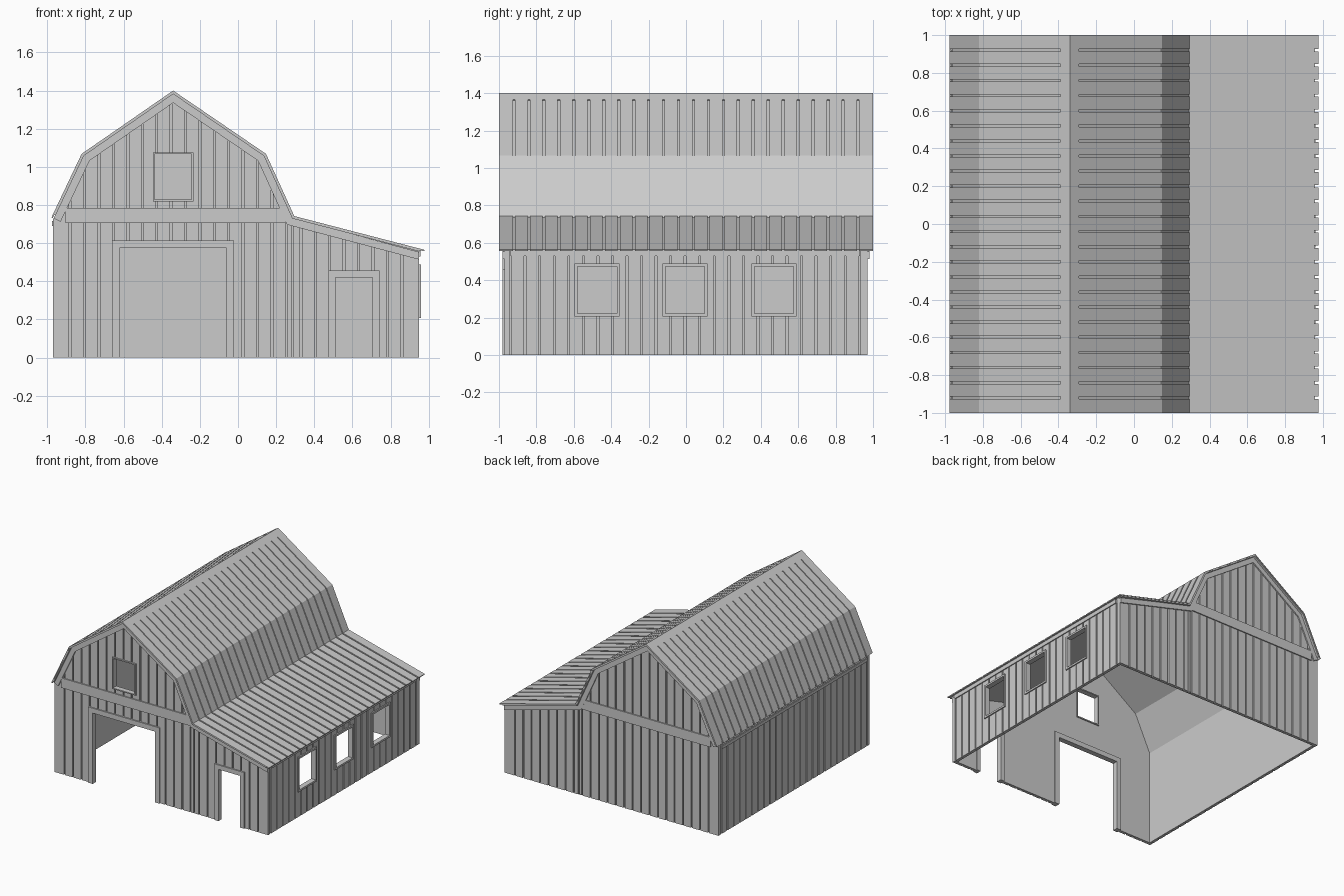
import bpy, bmesh
from mathutils import Vector

if "Cube" in bpy.data.objects:
    bpy.data.objects.remove(bpy.data.objects["Cube"])

grey = bpy.data.materials.new("plain_grey")
grey.use_nodes = True
grey.diffuse_color = (0.6, 0.6, 0.6, 1)
grey.node_tree.nodes["Principled BSDF"].inputs["Base Color"].default_value = grey.diffuse_color

# Roof line seen from the front (x, z), left eave to lean-to eave
ROOF = [(-.978, .735), (-.82, 1.068), (-.34, 1.4), (.147, 1.068), (.295, .742), (.978, .565)]
RIDGE = 2
WEST, EAST, END = -.97, .95, .97    # outer wall faces
THICK = .025


def offset(path, d):
    """Move a polyline inwards by d with mitred corners."""
    pts = [Vector(p) for p in path]
    normals = []
    for a, b in zip(pts, pts[1:]):
        v = (b - a).normalized()
        normals.append(Vector((v.y, -v.x)))
    out = []
    for i, p in enumerate(pts):
        n0, n1 = normals[max(i - 1, 0)], normals[min(i, len(normals) - 1)]
        out.append(p + (n0 + n1) * (d / (1 + n0.dot(n1))))
    return [tuple(p) for p in out]


def height(path, x):
    for (x0, z0), (x1, z1) in zip(path, path[1:]):
        if x <= x1 or (x1, z1) == path[-1]:
            return z0 + (z1 - z0) * (x - x0) / (x1 - x0)


def prism(bm, outline, y0, y1):
    """Solid with an x-z outline running along y."""
    near = [bm.verts.new((x, y0, z)) for x, z in outline]
    far = [bm.verts.new((x, y1, z)) for x, z in outline]
    faces = [bm.faces.new(near), bm.faces.new(far[::-1])]
    for i in range(len(near)):
        j = (i + 1) % len(near)
        faces.append(bm.faces.new((near[i], far[i], far[j], near[j])))
    bmesh.ops.recalc_face_normals(bm, faces=faces)


def box(bm, x0, x1, y0, y1, z0, z1):
    prism(bm, [(x0, z0), (x1, z0), (x1, z1), (x0, z1)], y0, y1)


def band(path, d0, d1):
    return offset(path, d0) + offset(path, d1)[::-1]


def finish(name, bm):
    mesh = bpy.data.meshes.new(name)
    bm.to_mesh(mesh)
    bm.free()
    mesh.materials.append(grey)
    ob = bpy.data.objects.new(name, mesh)
    bpy.context.collection.objects.link(ob)
    return ob


def cut(ob, bm):
    """Subtract a set of solids, then discard the cutter."""
    cutter = finish("cutter", bm)
    cutter.hide_render = True
    mod = ob.modifiers.new("cut", 'BOOLEAN')
    mod.operation, mod.solver, mod.object = 'DIFFERENCE', 'EXACT', cutter
    bpy.context.view_layer.objects.active = ob
    bpy.ops.object.modifier_apply(modifier=mod.name)
    bpy.data.objects.remove(cutter)


# Hollow walls without a floor
top = offset(ROOF, .012)
bm = bmesh.new()
prism(bm, [(WEST, 0), (WEST, height(top, WEST))] + top[1:-1]
      + [(EAST, height(top, EAST)), (EAST, 0)], -END, END)
walls = finish("walls", bm)

over = offset(ROOF, -.03)
w, e = WEST + THICK, EAST - THICK
bm = bmesh.new()
prism(bm, [(w, -.1), (w, height(over, w))] + over[1:-1] + [(e, height(over, e)), (e, -.1)],
      -END + THICK, END - THICK)
cut(walls, bm)

# Gaps between the siding boards
GAP, DEEP = .005, .012
bm = bmesh.new()
for s in (-1, 1):
    y0, y1 = sorted((s * (END - DEEP), s * (END + .1)))
    for x in [-.88 + .0756 * k for k in range(24)] + [.285]:
        box(bm, x - GAP, x + GAP, y0, y1, -.1, 1.6)
for x0, x1 in ((WEST - .1, WEST + DEEP), (EAST - DEEP, EAST + .1)):
    for k in range(25):
        y = -.938 + .0778 * k
        box(bm, x0, x1, y - GAP, y + GAP, -.1, 1.6)
cut(walls, bm)

# Door, loft and window openings: (low, high, bottom, top, frame width)
FRONT = {"main_door": (-.62, -.06, 0, .575, .04),
         "side_door": (.51, .705, 0, .42, .036),
         "loft": (-.437, -.243, .828, 1.067, .009)}
WINDOWS = [(y - .105, y + .105, .222, .473, .015) for y in (-.475, -.005, .47)]
bm = bmesh.new()
for a, b, z0, z1, f in FRONT.values():
    box(bm, a, b, -1.1, -.9, z0 or -.1, z1)
for a, b, z0, z1, f in WINDOWS:
    box(bm, .9, 1.1, a, b, z0, z1)
cut(walls, bm)


def frame(name, opening, near, far, along_x):
    a, b, z0, z1, f = opening
    low = z0 - f if z0 else 0
    parts = [(a - f, a, low, z1 + f), (b, b + f, low, z1 + f), (a, b, z1, z1 + f)]
    if z0:
        parts.append((a, b, low, z0))
    bm = bmesh.new()
    for p, q, r, t in parts:
        if along_x:
            box(bm, p, q, near, far, r, t)
        else:
            box(bm, near, far, p, q, r, t)
    finish(name, bm)


for name, opening in FRONT.items():
    frame(name + "_frame", opening, -END - .01, -END + THICK + .008, True)
for i, opening in enumerate(WINDOWS):
    frame(f"window_frame_{i + 1}", opening, EAST - THICK - .008, EAST + .01, False)

# Gable boards under the roof line and the tie board across each end
for name, s in (("front", -1), ("back", 1)):
    y0, y1 = sorted((s * (END - .002), s * (END + .01)))
    bm = bmesh.new()
    outline = [(min(max(x, WEST), EAST), z) for x, z in band(ROOF, .012, .053)]
    prism(bm, outline, y0, y1)
    finish(name + "_gable_trim", bm)
    bm = bmesh.new()
    box(bm, -.905, .25, *sorted((s * (END - .002), s * (END + .009))), .705, .785)
    finish(name + "_tie_board", bm)

# Boards below the eaves
for name, x0, x1, z0, z1 in (("left", WEST - .006, WEST + .002, .69, .715),
                             ("right", EAST - .002, EAST + .008, .53, .562)):
    bm = bmesh.new()
    box(bm, x0, x1, -.937, .93, z0, z1)
    finish(name + "_eave_board", bm)

# Roof deck, slightly short of the eaves
deck = [(-.97, height(ROOF, -.97))] + ROOF[1:-1] + [(.955, height(ROOF, .955))]
bm = bmesh.new()
prism(bm, band(deck, .007, .015), -.997, .997)
finish("roof_deck", bm)

# Roof sheets, slotted on both sides of the ridge
bm = bmesh.new()
prism(bm, band(ROOF, 0, .008), -1, 1)
sheets = finish("roof_sheets", bm)
left = [(-1.01, height(ROOF, -1.01))] + [ROOF[1], (-.39, height(ROOF, -.39))]
right = [(-.29, height(ROOF, -.29))] + ROOF[RIDGE + 1:-1] + [(1.01, height(ROOF, 1.01))]
bm = bmesh.new()
for k in range(24):
    y = -.92 + .08 * k
    for path in (left, right):
        prism(bm, band(path, -.01, .012), y - .006, y + .006)
cut(sheets, bm)
